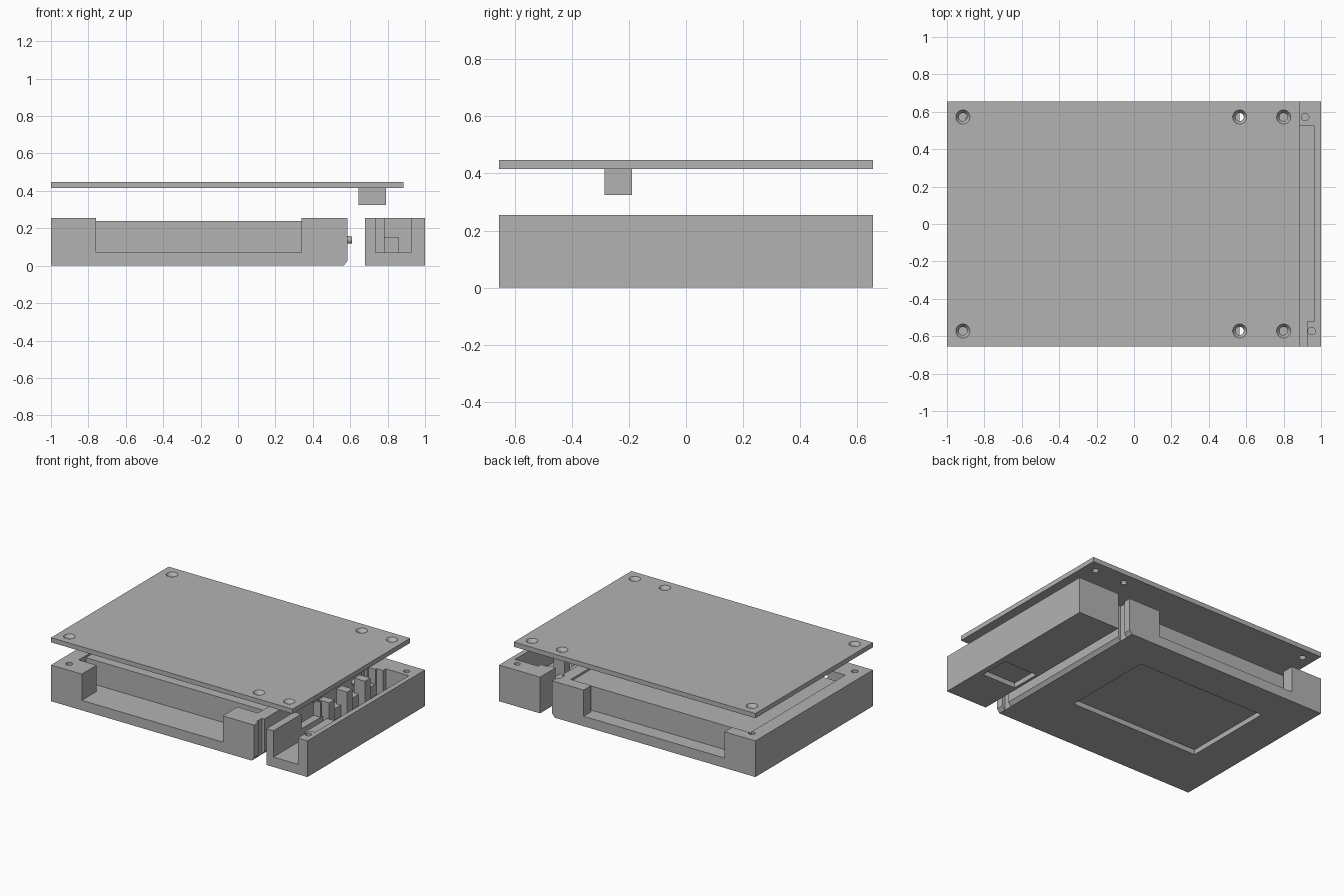
import bpy, bmesh
from mathutils import Matrix

old = bpy.data.objects.get("Cube")
if old:
    bpy.data.objects.remove(old, do_unlink=True)

gray = bpy.data.materials.new("plain_gray")
gray.use_nodes = True
gray.diffuse_color = (0.45, 0.45, 0.45, 1)
gray.node_tree.nodes["Principled BSDF"].inputs["Base Color"].default_value = (0.45, 0.45, 0.45, 1)


def finish(name, bm):
    mesh = bpy.data.meshes.new(name)
    bmesh.ops.recalc_face_normals(bm, faces=bm.faces)
    bm.to_mesh(mesh)
    bm.free()
    mesh.materials.append(gray)
    ob = bpy.data.objects.new(name, mesh)
    bpy.context.collection.objects.link(ob)
    return ob


def box(name, x, y, z):
    bm = bmesh.new()
    bmesh.ops.create_cube(bm, size=1)
    for v in bm.verts:
        v.co = [r[0] if c < 0 else r[1] for c, r in zip(v.co, (x, y, z))]
    return finish(name, bm)


def cone(name, x, y, z, r_low, r_high):
    bm = bmesh.new()
    bmesh.ops.create_cone(bm, cap_ends=True, segments=24, radius1=r_low, radius2=r_high,
                          depth=z[1] - z[0], matrix=Matrix.Translation((x, y, sum(z) / 2)))
    return finish(name, bm)


def cut(target, cutters):
    for c in cutters:
        mod = target.modifiers.new("cut", "BOOLEAN")
        mod.operation = "DIFFERENCE"
        mod.solver = "EXACT"
        mod.object = c
    bpy.context.view_layer.objects.active = target
    for mod in list(target.modifiers):
        bpy.ops.object.modifier_apply(modifier=mod.name)
    for c in cutters:
        bpy.data.objects.remove(c, do_unlink=True)


W = 0.655   # half depth
S = 0.572   # screw row
TOP = 0.255
FLOOR = 0.07

# Lid with countersunk screw holes
lid = box("lid", (-1, 0.885), (-W, W), (0.415, 0.448))
holes = []
for hx in (-0.915, 0.565, 0.80):
    for hy in (-S, S):
        holes += [cone("hole", hx, hy, (0.40, 0.46), 0.022, 0.022),
                  cone("sink", hx, hy, (0.425, 0.4485), 0.022, 0.038)]
cut(lid, holes)
box("lid_peg", (0.645, 0.79), (-0.285, -0.19), (0.325, 0.416))

# Main tray, its inner edge chamfered at the bottom
bm = bmesh.new()
outline = [(-1, 0), (0.565, 0), (0.585, 0.025), (0.585, TOP), (-1, TOP)]
face = bm.faces.new([bm.verts.new((x, -W, z)) for x, z in outline])
ext = bmesh.ops.extrude_face_region(bm, geom=[face])
for v in ext["geom"]:
    if isinstance(v, bmesh.types.BMVert):
        v.co.y = W
tray = finish("main_tray", bm)
cutters = [
    box("side_openings", (-0.76, 0.34), (-0.8, 0.8), (FLOOR, 0.4)),
    box("cavity", (-0.90, 0.50), (-0.49, 0.57), (FLOOR, 0.4)),
    box("bottom_window", (-0.72, 0.28), (-0.26, 0.40), (-0.1, 0.035)),
]
for y in (-S, S):
    cutters += [cone("hole", -0.915, y, (0.1, 0.3), 0.022, 0.022),
                box("slot", (0.565, 0.7), (y - 0.03, y + 0.03), (-0.1, 0.4))]
cut(tray, cutters)
box("inner_block", (-0.90, 0.50), (-0.41, 0.55), (FLOOR - 0.005, 0.24))

# Locating pins on the inner edge
for y in (-0.45, 0.45):
    bm = bmesh.new()
    bmesh.ops.create_cone(bm, cap_ends=True, segments=16, radius1=0.022, radius2=0.018, depth=0.04,
                          matrix=Matrix.Translation((0.59, y, 0.138)) @ Matrix.Rotation(1.5708, 4, "Y"))
    finish("locating_pin", bm)

# End tray with cable opening, comb wall and connector bay
end = box("end_tray", (0.68, 1), (-W, W), (0, TOP))
cutters = [
    box("cavity", (0.735, 0.965), (-0.52, 0.525), (FLOOR, 0.4)),
    box("front_opening", (0.735, 0.925), (-0.8, -0.5), (FLOOR, 0.4)),
    box("comb_gap", (0.6, 0.75), (-0.12, 0.48), (0.15, 0.4)),
    box("connector_gap", (0.6, 0.75), (-0.345, -0.13), (0.15, 0.4)),
    box("bottom_recess", (0.70, 0.96), (-0.345, -0.13), (-0.1, 0.035)),
]
for y in (-S, S):
    cutters.append(cone("hole", 0.915 if y > 0 else 0.95, y, (0.1, 0.3), 0.02, 0.02))
cut(end, cutters)
for i in range(4):
    y = -0.105 + i * 0.2
    box("comb_post", (0.70, 0.785), (y, y + 0.06), (FLOOR - 0.005, TOP))
box("connector_shelf", (0.78, 0.86), (-0.375, -0.12), (FLOOR - 0.005, 0.15))
